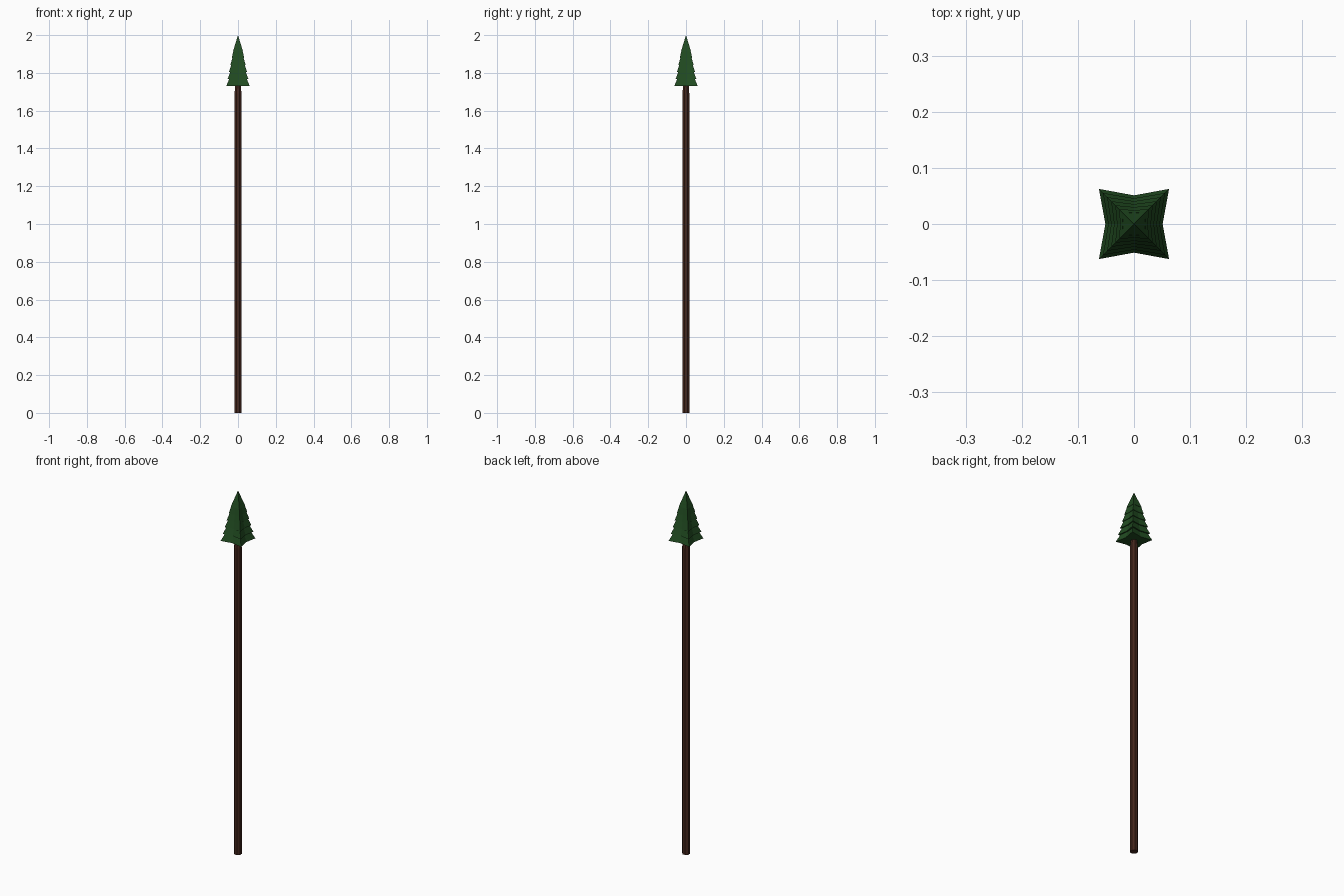
import bpy, bmesh, math

if "Cube" in bpy.data.objects:
    bpy.data.objects.remove(bpy.data.objects["Cube"])


def material(name, color):
    m = bpy.data.materials.new(name)
    m.diffuse_color = color
    m.use_nodes = True
    m.node_tree.nodes["Principled BSDF"].inputs["Base Color"].default_value = m.diffuse_color
    return m


def loft(name, rings, mat, tip=None):
    """Skin a stack of rings, capped below, with a flat cap or a point on top."""
    bm = bmesh.new()
    loops = [[bm.verts.new(p) for p in r] for r in rings]
    n = len(loops[0])
    for a, b in zip(loops, loops[1:]):
        for i in range(n):
            j = (i + 1) % n
            bm.faces.new((a[i], a[j], b[j], b[i]))
    bm.faces.new(loops[0][::-1])
    if tip:
        t = bm.verts.new(tip)
        for i in range(n):
            bm.faces.new((loops[-1][i], loops[-1][(i + 1) % n], t))
    else:
        bm.faces.new(loops[-1])
    bmesh.ops.recalc_face_normals(bm, faces=bm.faces)
    me = bpy.data.meshes.new(name)
    bm.to_mesh(me)
    bm.free()
    me.materials.append(mat)
    ob = bpy.data.objects.new(name, me)
    bpy.context.collection.objects.link(ob)
    return ob


def circle(r, z, cy=0.0, n=8):
    return [(r * math.cos(math.tau * (i + .5) / n),
             cy + r * math.sin(math.tau * (i + .5) / n), z) for i in range(n)]


def star(corner, mid, z):
    """Four-pointed ring: long corners on the diagonals, short edge middles."""
    pts = []
    for i in range(8):
        a = math.tau * i / 8
        r = corner * math.sqrt(2) if i % 2 else mid
        pts.append((r * math.cos(a), r * math.sin(a), z))
    return pts


bark = material("bark", (0.06, 0.02, 0.012, 1))
needles = material("needles", (0.015, 0.07, 0.015, 1))

# Long bare trunk narrowing inside the crown
loft("trunk", [circle(.02, 0, -.001), circle(.02, 1.69, -.001),
               circle(.015, 1.74), circle(.009, 1.88)], bark)

# Crown of overlapping star-shaped tiers
tiers = 6
for k in range(tiers):
    t = k / (tiers - 1)
    z = 1.73 + .185 * t
    c = .0625 - .0365 * t
    m = .051 - .026 * t
    if k < tiers - 1:
        loft(f"branch_tier_{k + 1}",
             [star(c, m, z), star(c * .62, m * .66, z + .055)], needles)
    else:
        loft("crown_tip", [star(c, m, z)], needles, (0, 0, 2.0))
